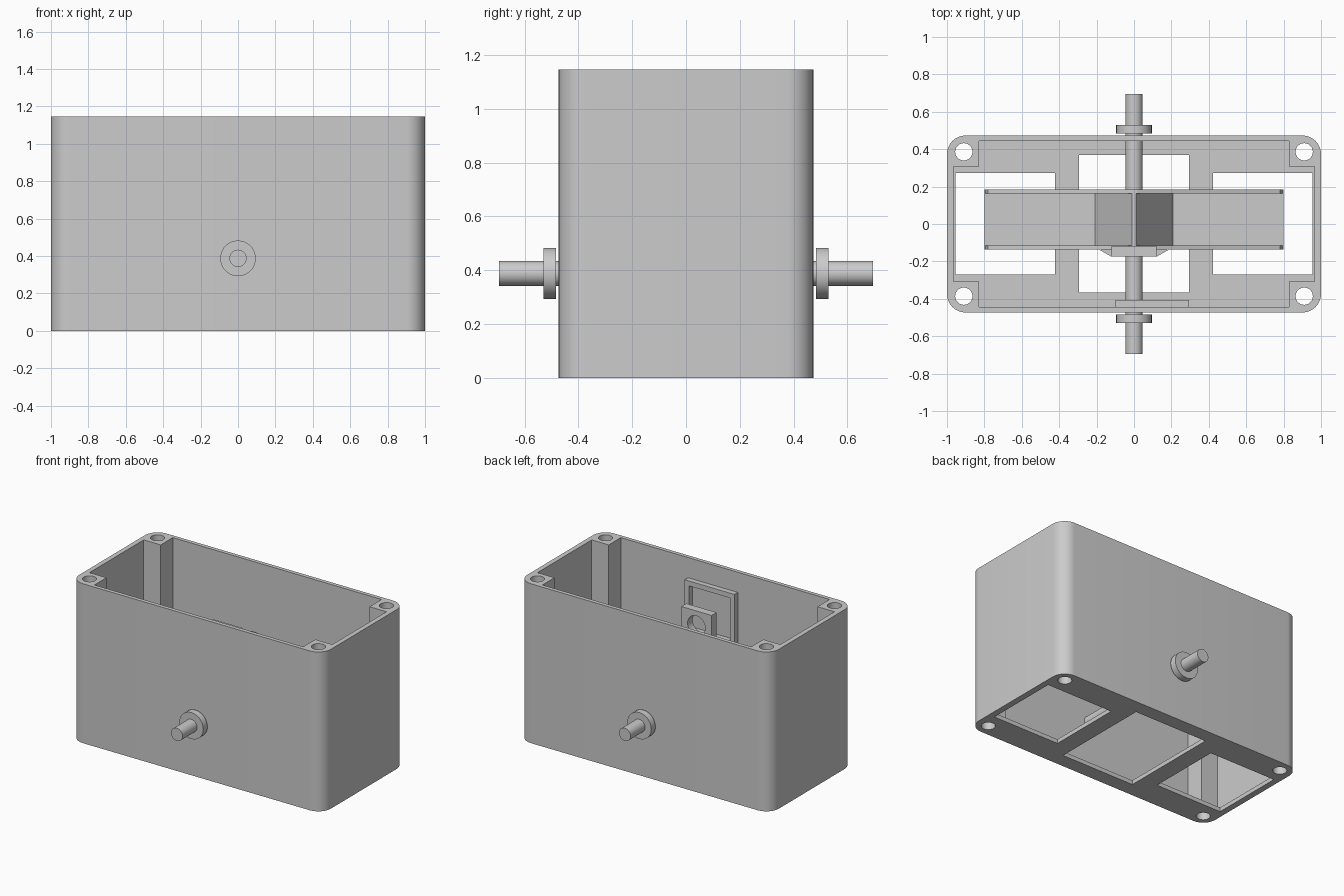
import bpy, bmesh, math
from mathutils import Matrix, Vector

cube = bpy.data.objects.get("Cube")
if cube:
    bpy.data.objects.remove(cube)

GREY = (0.6, 0.6, 0.6, 1)
mat = bpy.data.materials.new("plain grey")
mat.use_nodes = True
mat.diffuse_color = GREY
mat.node_tree.nodes["Principled BSDF"].inputs["Base Color"].default_value = GREY


def finish(name, bm, smooth=False):
    bmesh.ops.recalc_face_normals(bm, faces=bm.faces)
    mesh = bpy.data.meshes.new(name)
    bm.to_mesh(mesh)
    bm.free()
    mesh.materials.append(mat)
    ob = bpy.data.objects.new(name, mesh)
    bpy.context.collection.objects.link(ob)
    if smooth:
        smooth_edges(ob)
    return ob


def smooth_edges(ob):
    bpy.ops.object.select_all(action='DESELECT')
    ob.select_set(True)
    bpy.context.view_layer.objects.active = ob
    bpy.ops.object.shade_smooth_by_angle(angle=math.radians(30))


def prism(name, points, start, end, axis='Z', smooth=False):
    """Extrude a flat outline along z (outline in xy) or y (outline in xz)."""
    bm = bmesh.new()
    place = (lambda p: (p[0], p[1], start)) if axis == 'Z' else (lambda p: (p[0], start, p[1]))
    face = bm.faces.new([bm.verts.new(place(p)) for p in points])
    made = bmesh.ops.extrude_face_region(bm, geom=[face])["geom"]
    move = Vector((0, 0, end - start)) if axis == 'Z' else Vector((0, end - start, 0))
    bmesh.ops.translate(bm, vec=move, verts=[v for v in made if isinstance(v, bmesh.types.BMVert)])
    return finish(name, bm, smooth)


def box(name, x, y, z):
    return prism(name, [(x[0], y[0]), (x[1], y[0]), (x[1], y[1]), (x[0], y[1])], *z)


def circle(cx, cy, r, n=40):
    return [(cx + r * math.cos(math.tau * i / n), cy + r * math.sin(math.tau * i / n)) for i in range(n)]


def rounded(w, d, r, n=10):
    pts = []
    for q, (sx, sy) in enumerate([(1, 1), (-1, 1), (-1, -1), (1, -1)]):
        for i in range(n + 1):
            a = math.pi / 2 * (q + i / n)
            pts.append((sx * (w - r) + r * math.cos(a), sy * (d - r) + r * math.sin(a)))
    return pts


def cut(ob, cutters):
    bpy.context.view_layer.objects.active = ob
    for c in cutters:
        c.hide_render = True
        mod = ob.modifiers.new("cut", 'BOOLEAN')
        mod.operation, mod.solver, mod.object = 'DIFFERENCE', 'EXACT', c
        bpy.ops.object.modifier_apply(modifier=mod.name)
        bpy.data.objects.remove(c)
    smooth_edges(ob)


# Housing: rounded box, cross-shaped cavity leaving corner posts, floor openings, screw holes
TOP, FLOOR = 1.145, 0.03
housing = prism("housing", rounded(1.0, 0.473, 0.1), 0, TOP)
wx, wy, px, py = 0.965, 0.445, 0.83, 0.308
cavity = [(wx, py), (px, py), (px, wy), (-px, wy), (-px, py), (-wx, py),
          (-wx, -py), (-px, -py), (-px, -wy), (px, -wy), (px, -py), (wx, -py)]
cutters = [prism("cavity_cutter", cavity, FLOOR, TOP + 0.2)]
cutters.append(box("middle_cutter", (-0.293, 0.293), (-0.366, 0.37), (-0.1, 0.1)))
for s in (-1, 1):
    cutters.append(box("side_cutter", sorted((s * 0.422, s * 0.955)), (-0.27, 0.272), (-0.1, 0.1)))
    for t in (-1, 1):
        cutters.append(prism("screw_cutter", circle(s * 0.91, t * 0.386, 0.046), -0.1, TOP + 0.1))
cut(housing, cutters)

# Pivot shaft with outer collars and the hub under the bucket
AXLE = 0.388
prism("shaft", circle(0, AXLE, 0.046), -0.695, 0.695, 'Y', True)
for s, side in ((-1, "front"), (1, "back")):
    prism(side + "_collar", circle(0, AXLE, 0.095), s * 0.483, s * 0.53, 'Y', True)
prism("hub", circle(0, AXLE, 0.075), -0.13, 0.18, 'Y', True)

# Tipping bucket: flat floor, gabled side walls and a steep wedge divider
BASE, PEAK = 0.45, 0.79
box("bucket_floor", (-0.8, 0.8), (-0.136, 0.185), (BASE - 0.02, BASE))
gable = [(-0.8, BASE - 0.02), (0.8, BASE - 0.02), (0.78, BASE + 0.04), (0.02, PEAK), (-0.02, PEAK), (-0.78, BASE + 0.04)]
prism("bucket_front_wall", gable, -0.136, -0.115, 'Y')
prism("bucket_back_wall", gable, 0.162, 0.185, 'Y')
wedge = [(-0.208, BASE), (0.208, BASE), (0.01, PEAK), (-0.01, PEAK)]
prism("bucket_divider", wedge, -0.116, 0.163, 'Y')

# Magnet holder on the bucket front: flared foot and a bored block
prism("holder_foot", [(-0.19, -0.135), (-0.12, -0.175), (0.12, -0.175), (0.19, -0.135)], 0.6, 0.72)
holder = box("magnet_holder", (-0.12, 0.12), (-0.175, -0.118), (0.72, 0.965))
cut(holder, [prism("bore_cutter", circle(0, 0.86, 0.07), -0.3, 0.0, 'Y')])

# Square sensor frame on the inside of the front wall
frame = box("sensor_frame", (-0.1, 0.295), (-0.446, -0.407), (0.62, 1.0))
cut(frame, [box("frame_cutter", (-0.065, 0.26), (-0.5, -0.3), (0.655, 0.965))])
